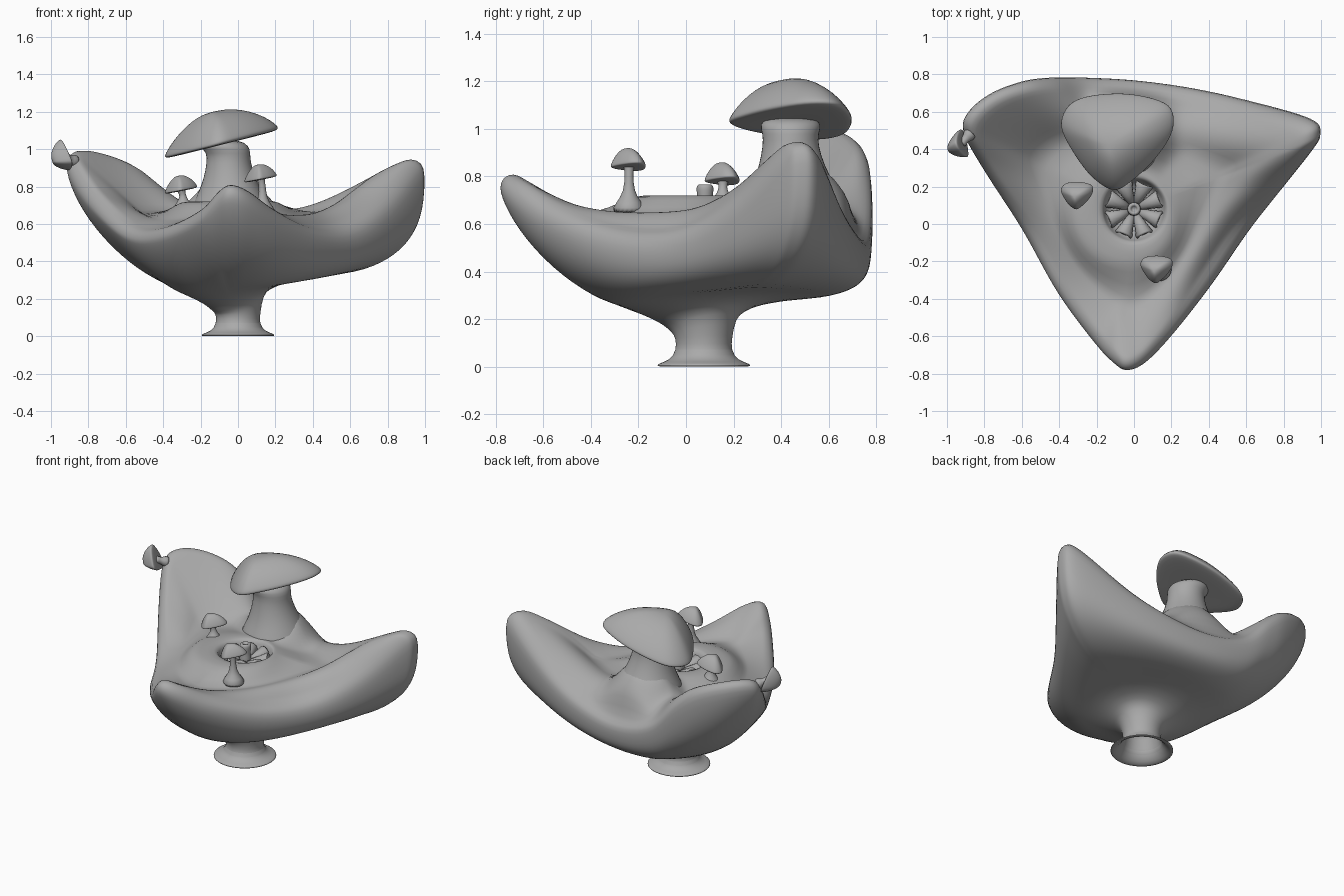
import bpy, bmesh, math
from mathutils import Vector, Matrix

old = bpy.data.objects.get("Cube")
if old:
    bpy.data.objects.remove(old, do_unlink=True)

grey = bpy.data.materials.new("stone grey")
grey.use_nodes = True
grey.diffuse_color = (0.4, 0.4, 0.4, 1)
grey.node_tree.nodes["Principled BSDF"].inputs["Base Color"].default_value = (0.4, 0.4, 0.4, 1)


def loft(name, rings, subdivide=1):
    """Skin closed rings of points and close both ends."""
    bm = bmesh.new()
    loops = [[bm.verts.new(p) for p in ring] for ring in rings]
    n = len(loops[0])
    for a, b in zip(loops, loops[1:]):
        for i in range(n):
            k = (i + 1) % n
            bm.faces.new((a[i], a[k], b[k], b[i]))
    bm.faces.new(loops[0][::-1])
    bm.faces.new(loops[-1])
    bmesh.ops.recalc_face_normals(bm, faces=bm.faces)
    for f in bm.faces:
        f.smooth = True
    mesh = bpy.data.meshes.new(name)
    bm.to_mesh(mesh)
    bm.free()
    mesh.materials.append(grey)
    obj = bpy.data.objects.new(name, mesh)
    bpy.context.collection.objects.link(obj)
    if subdivide:
        mod = obj.modifiers.new("smooth", "SUBSURF")
        mod.levels = mod.render_levels = subdivide
    return obj


def closed_spline(points, steps):
    """Catmull-Rom curve through a closed list of points."""
    pts = [Vector(p) for p in points]
    n, out = len(pts), []
    for i in range(n):
        a, b, c, d = (pts[(i + k) % n] for k in (-1, 0, 1, 2))
        for s in range(steps):
            t = s / steps
            out.append(0.5 * (2 * b + (c - a) * t + (2 * a - 5 * b + 4 * c - d) * t ** 2
                              + (3 * b - a - 3 * c + d) * t ** 3))
    return out


def circle(centre, r, n=20):
    return [Vector(centre) + Vector((r * math.cos(2 * math.pi * i / n),
                                     r * math.sin(2 * math.pi * i / n), 0)) for i in range(n)]


def tube(name, stations):
    """Round stem through stations of x, y, z, radius."""
    return loft(name, [circle(s[:3], s[3]) for s in stations])


# Bowl: the rim with its three raised tips
CENTRE = Vector((0, 0.075, 0))
STALK = Vector((-0.04, 0.455, 0))
rim = closed_spline([
    (-0.04, -0.785, 0.815), (0.06, -0.745, 0.78), (0.21, -0.59, 0.68), (0.42, -0.32, 0.59),
    (0.62, -0.03, 0.59), (0.81, 0.21, 0.72), (0.96, 0.4, 0.9), (1.0, 0.48, 0.95),
    (0.95, 0.565, 0.92), (0.6, 0.665, 0.7), (0.3, 0.73, 0.59), (0, 0.77, 0.55),
    (-0.27, 0.785, 0.62), (-0.45, 0.785, 0.8), (-0.6, 0.765, 0.92), (-0.77, 0.7, 0.985),
    (-0.89, 0.6, 1.0), (-0.915, 0.49, 0.95), (-0.8, 0.28, 0.77), (-0.6, -0.03, 0.59),
    (-0.41, -0.37, 0.59), (-0.21, -0.64, 0.68), (-0.11, -0.745, 0.78)], 4)


def section(p):
    """Profile from the foot, under the bowl, over the rim and into the hollow."""
    flat = Vector((p.x, p.y, 0)) - CENTRE
    R, top, d = flat.length, p.z, flat.normalized()
    c, s = d.x, d.y
    power = 2 + 0.7 * c + s ** 3 + 0.5 * s * s
    neck, flare, r0 = 0.22 + 0.045 * c + 0.03 * s, 0.263 + 0.042 * c + 0.03 * s, 0.275
    prof = [(0.105, 0.22), (0.105, 0.07), (0.16, 0.005), (0.19, 0), (0.195, 0.003),
            (0.195, 0.012), (0.14, 0.027), (0.115, 0.07), (0.118, 0.12),
            (0.135, neck - 0.04), (0.175, neck), (r0, flare)]
    lip = 0.06 + 0.025 * max(0, c)
    outer = top - lip
    for i in range(2, 11):
        t = i / 10 * math.pi / 2
        f = 1 - max(math.cos(t), 0) ** (2 / power)
        prof.append((r0 + (R - r0) * math.sin(t) ** (2 / power), flare + (outer - flare) * f))
    inner = R - lip
    prof += [(R - lip * 0.22, top - lip * 0.27), (inner, top)]
    # the left lobe is convex and the back swells up to the stalk
    back = max(0, s) ** 4
    bulge = 0.03 * back + 0.05 * max(0, c)
    plateau = 0.28 - 0.05 * c - 0.03 * s
    valley = plateau + 0.35 * (inner - plateau)
    low = min(0.63, (0.7 + top) / 2) + 0.03 * back
    for t in (0.88, 0.72, 0.55, 0.38, 0.2, 0):
        r = valley + (inner - valley) * t
        z = low + (top - low) * t + bulge * math.sin(math.pi * t)
        swell = min(0.82, 1.01 - 1.3 * (CENTRE + d * r - STALK).length)
        prof.append((r, (z + swell + math.hypot(z - swell, 0.03)) / 2))
    prof += [(plateau, 0.71), (plateau * 0.85, 0.72), (0.178, 0.722), (0.162, 0.705),
             (0.15, 0.63), (0.05, 0.62)]
    return [CENTRE + d * r + Vector((0, 0, z)) for r, z in prof]


loft("bowl", list(zip(*[section(p) for p in rim])))

# Knob and radial trumpets in the hollow
tube("hollow_knob", [(0, 0.08, z, r) for z, r in (
    (0.61, 0.05), (0.69, 0.03), (0.73, 0.035), (0.755, 0.037), (0.767, 0.03),
    (0.767, 0.017), (0.75, 0.012))])
COUNT = 8
for i in range(COUNT):
    turn = (Matrix.Translation((0, 0.078, 0.635))
            @ Matrix.Rotation(2 * math.pi * (i + 0.5) / COUNT, 4, "Z")
            @ Matrix.Rotation(math.radians(78), 4, "Y"))
    rings = [[turn @ v for v in circle((0, 0, z), r, 12)] for z, r in (
        (0.03, 0.018), (0.09, 0.032), (0.145, 0.048), (0.155, 0.042), (0.145, 0.03))]
    loft("hollow_trumpet_%d" % (i + 1), rings, 0)

# Mushroom caps share one rounded triangular outline
outline = closed_spline([(x, y, 0) for x, y in (
    (-0.01, -0.275), (0.08, -0.22), (0.19, -0.12), (0.29, 0.02), (0.305, 0.13), (0.26, 0.2),
    (0.12, 0.24), (-0.01, 0.25), (-0.16, 0.235), (-0.26, 0.19), (-0.305, 0.09),
    (-0.27, -0.01), (-0.18, -0.15), (-0.1, -0.23))], 2)


def cap(name, centre, scale, stretch, tilt, axis=(0, 0, 1)):
    place = (Matrix.Translation(centre)
             @ Vector((0, 0, 1)).rotation_difference(Vector(axis)).to_matrix().to_4x4()
             @ Matrix.Diagonal((scale, scale, scale * stretch, 1)))
    rings = []
    for rho, w in ((0.3, -0.15), (0.7, -0.13), (0.93, -0.1), (0.99, -0.06), (1, 0.01),
                   (0.95, 0.15), (0.8, 0.45), (0.55, 0.77), (0.3, 0.96), (0.08, 1.0)):
        shift = rho - 1
        rings.append([place @ Vector((p.x * rho + 0.05 * shift, p.y * rho + 0.03 * shift,
                                      tilt * p.x * rho + 0.16 * w)) for p in outline])
    return loft(name, rings)


# Large mushroom
tube("large_stalk", [
    (-0.04, 0.455, 0.62, 0.23), (-0.04, 0.455, 0.7, 0.21), (-0.04, 0.453, 0.77, 0.172),
    (-0.045, 0.445, 0.85, 0.138), (-0.05, 0.44, 0.93, 0.118), (-0.05, 0.44, 0.98, 0.118),
    (-0.075, 0.44, 1.02, 0.135), (-0.09, 0.44, 1.05, 0.1)])
cap("large_cap", (-0.09, 0.45, 1.04), 1, 1, 0.25)

# Two small mushrooms standing on the plateau
for side, x, y, z in (("right", -0.305, 0.155, 0.785), ("left", 0.12, -0.24, 0.845)):
    cap("small_cap_" + side, (x, y, z), 0.285, 1.6, 0.12)
    tube("small_stalk_" + side, [
        (x + 0.015, y, 0.64, 0.09), (x + 0.015, y, 0.695, 0.05), (x + 0.012, y, 0.735, 0.022),
        (x + 0.01, y, z - 0.03, 0.017), (x, y, z - 0.01, 0.022), (x, y, z + 0.015, 0.03)])

# Small mushroom growing sideways from the right tip
cap("tip_cap", (-0.92, 0.425, 0.96), 0.285, 1.75, 0.12, (-0.85, -0.3, -0.12))
axis = Vector((0.6, 0.7, -0.3)).normalized()
spin = Vector((0, 0, 1)).rotation_difference(axis).to_matrix().to_4x4()
place = Matrix.Translation((-0.925, 0.425, 0.96)) @ spin
loft("tip_stalk", [[place @ v for v in circle((0, 0, z), r, 12)] for z, r in (
    (0, 0.03), (0.025, 0.02), (0.05, 0.024), (0.09, 0.05))])
